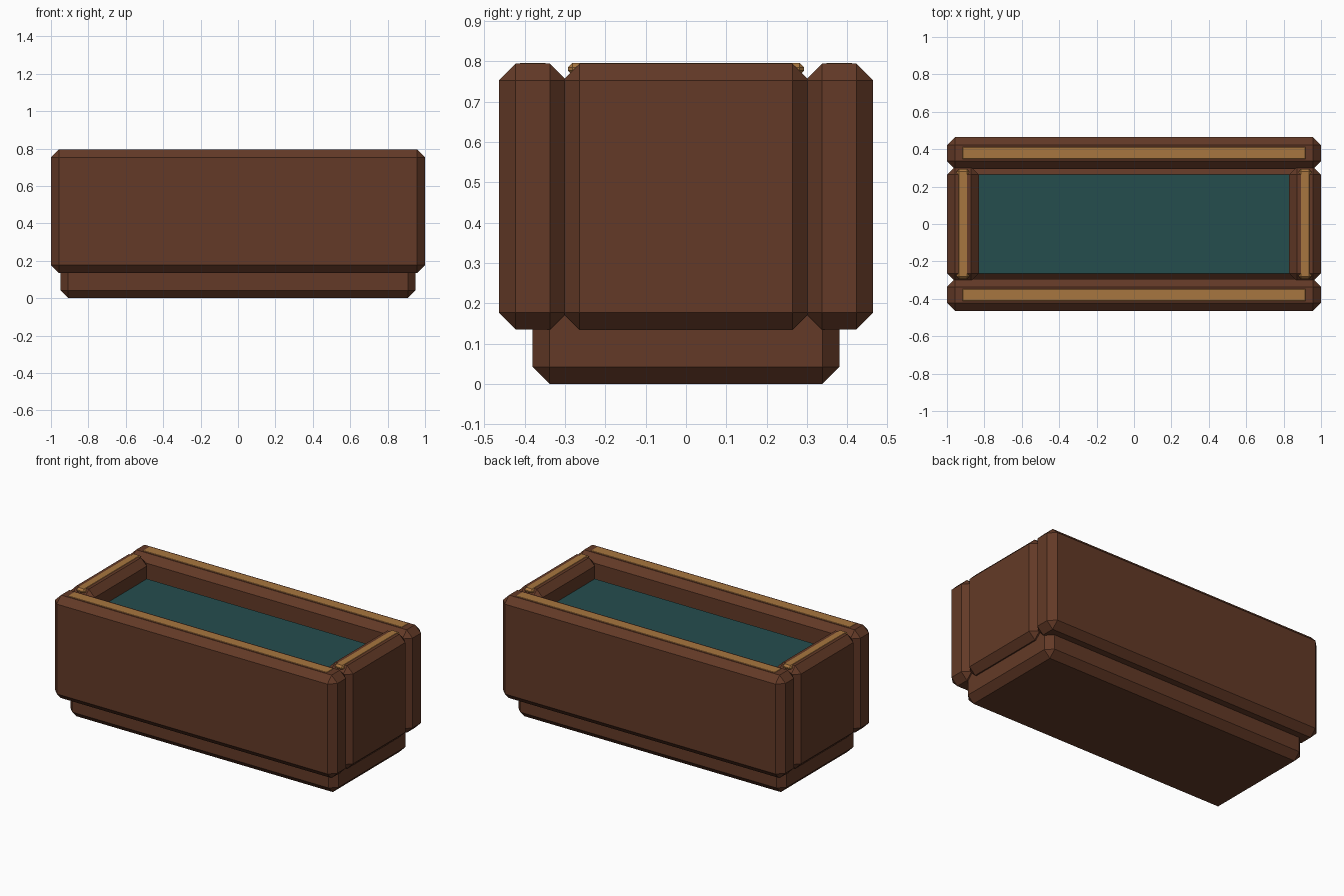
import bpy, bmesh

if "Cube" in bpy.data.objects:
    bpy.data.objects.remove(bpy.data.objects["Cube"])


def material(name, rgb):
    m = bpy.data.materials.new(name)
    m.diffuse_color = (*rgb, 1)
    m.use_nodes = True
    m.node_tree.nodes["Principled BSDF"].inputs["Base Color"].default_value = m.diffuse_color
    return m


wood = material("brown_wood", (0.125, 0.042, 0.020))
gold = material("gold_trim", (0.390, 0.180, 0.050))
felt = material("teal_lining", (0.018, 0.074, 0.076))


def chamfer_box(name, x, y, z, bevel, mat):
    """Box given by (min, max) on each axis, with single-cut chamfers."""
    bm = bmesh.new()
    bmesh.ops.create_cube(bm, size=1)
    for v in bm.verts:
        v.co = [lo + (c + 0.5) * (hi - lo) for c, (lo, hi) in zip(v.co, (x, y, z))]
    if bevel:
        bmesh.ops.bevel(bm, geom=bm.edges[:], offset=bevel, offset_type='OFFSET',
                        segments=1, profile=0.5, affect='EDGES')
    bmesh.ops.recalc_face_normals(bm, faces=bm.faces[:])
    me = bpy.data.meshes.new(name)
    bm.to_mesh(me)
    bm.free()
    me.materials.append(mat)
    ob = bpy.data.objects.new(name, me)
    bpy.context.collection.objects.link(ob)
    return ob


def span(a, b, s):
    return tuple(sorted((a * s, b * s)))


B = 0.042
WALL_Z = (0.135, 0.794)
TRIM_Z = (0.765, 0.796)

# plinth under the box
chamfer_box("plinth", (-0.95, 0.95), (-0.38, 0.38), (0, 0.22), B, wood)

# inner floor block, its top face lined in teal
floor = chamfer_box("inner_floor", (-0.93, 0.93), (-0.306, 0.306), (0.17, 0.67), B, wood)
floor.data.materials.append(felt)
for p in floor.data.polygons:
    if p.normal.z > 0.9:
        p.material_index = 1

# long walls with their trim strips
for s, side in ((-1, "front"), (1, "back")):
    chamfer_box(side + "_wall", (-1, 1), span(0.295, 0.464, s), WALL_Z, B, wood)
    chamfer_box(side + "_trim", (-0.917, 0.917), span(0.347, 0.412, s), TRIM_Z, 0.002, gold)

# end walls with their trim strips
for s, side in ((-1, "left"), (1, "right")):
    chamfer_box(side + "_wall", span(0.83, 1, s), (-0.306, 0.306), WALL_Z, B, wood)
    chamfer_box(side + "_trim", span(0.882, 0.948, s), (-0.293, 0.293), TRIM_Z, 0.012, gold)
